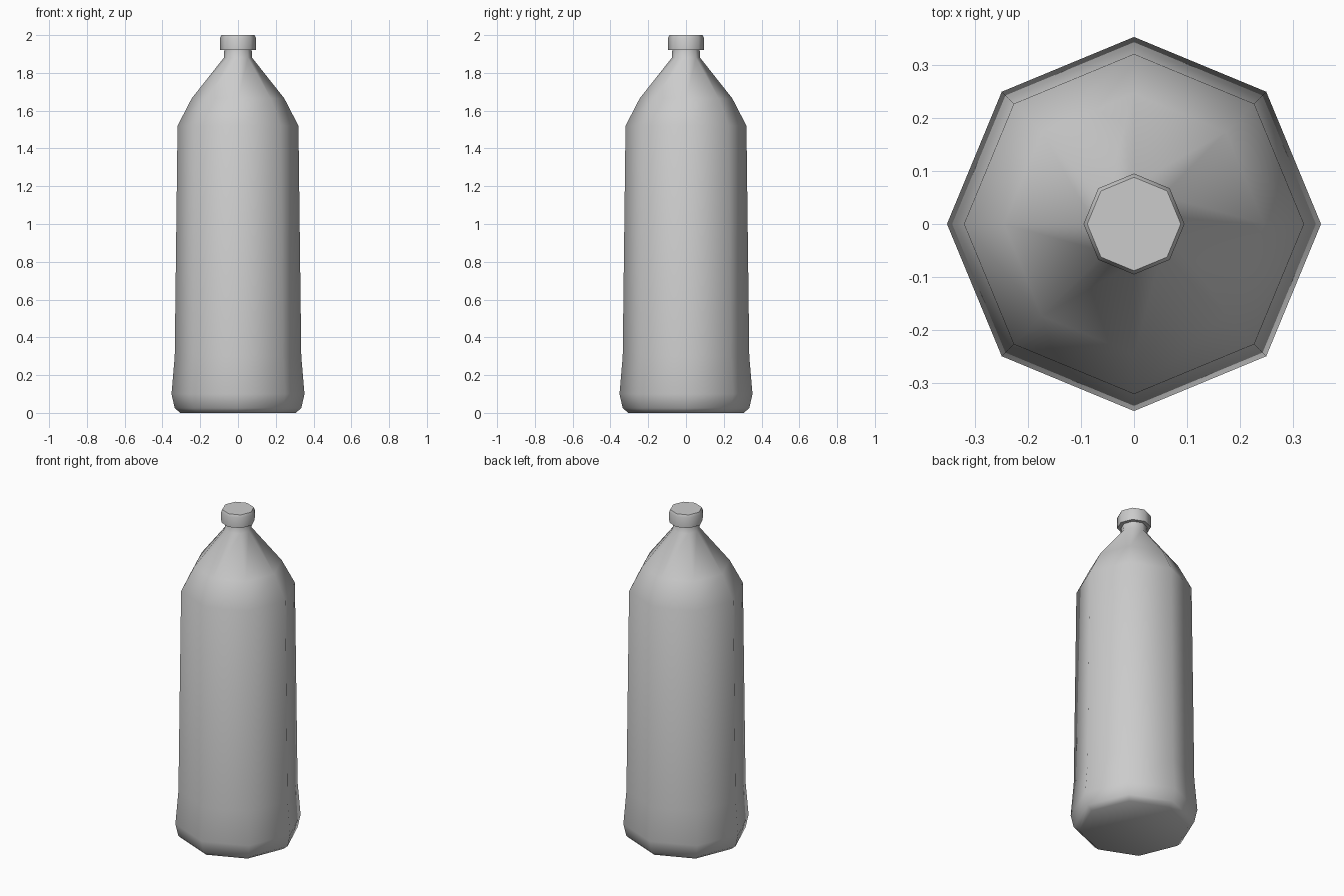
import bpy, bmesh, math

if "Cube" in bpy.data.objects:
    bpy.data.objects.remove(bpy.data.objects["Cube"])

SIDES = 8


def lathe(name, profile):
    """Revolve (radius, height) points into a closed eight-sided solid."""
    bm = bmesh.new()
    rings = []
    for r, z in profile:
        rings.append([bm.verts.new((r * math.cos(2 * math.pi * i / SIDES),
                                    r * math.sin(2 * math.pi * i / SIDES), z))
                      for i in range(SIDES)])
    for low, high in zip(rings, rings[1:]):
        for i in range(SIDES):
            j = (i + 1) % SIDES
            bm.faces.new((low[i], low[j], high[j], high[i]))
    bm.faces.new(rings[0][::-1])
    bm.faces.new(rings[-1])
    mesh = bpy.data.meshes.new(name)
    bm.to_mesh(mesh)
    bm.free()
    obj = bpy.data.objects.new(name, mesh)
    bpy.context.collection.objects.link(obj)
    bpy.ops.object.select_all(action='DESELECT')
    obj.select_set(True)
    bpy.context.view_layer.objects.active = obj
    bpy.ops.object.shade_smooth_by_angle(angle=math.radians(65))
    return obj


# Bottle body: rounded foot, slightly tapered wall, shoulder and neck
lathe("bottle_body", [(0.305, 0.0), (0.335, 0.025), (0.352, 0.10), (0.335, 0.30),
                      (0.32, 1.52), (0.245, 1.665), (0.075, 1.88), (0.072, 1.93)])

# Screw cap with a small chamfer on its top rim
lathe("bottle_cap", [(0.094, 1.922), (0.095, 1.985), (0.088, 2.0)])
